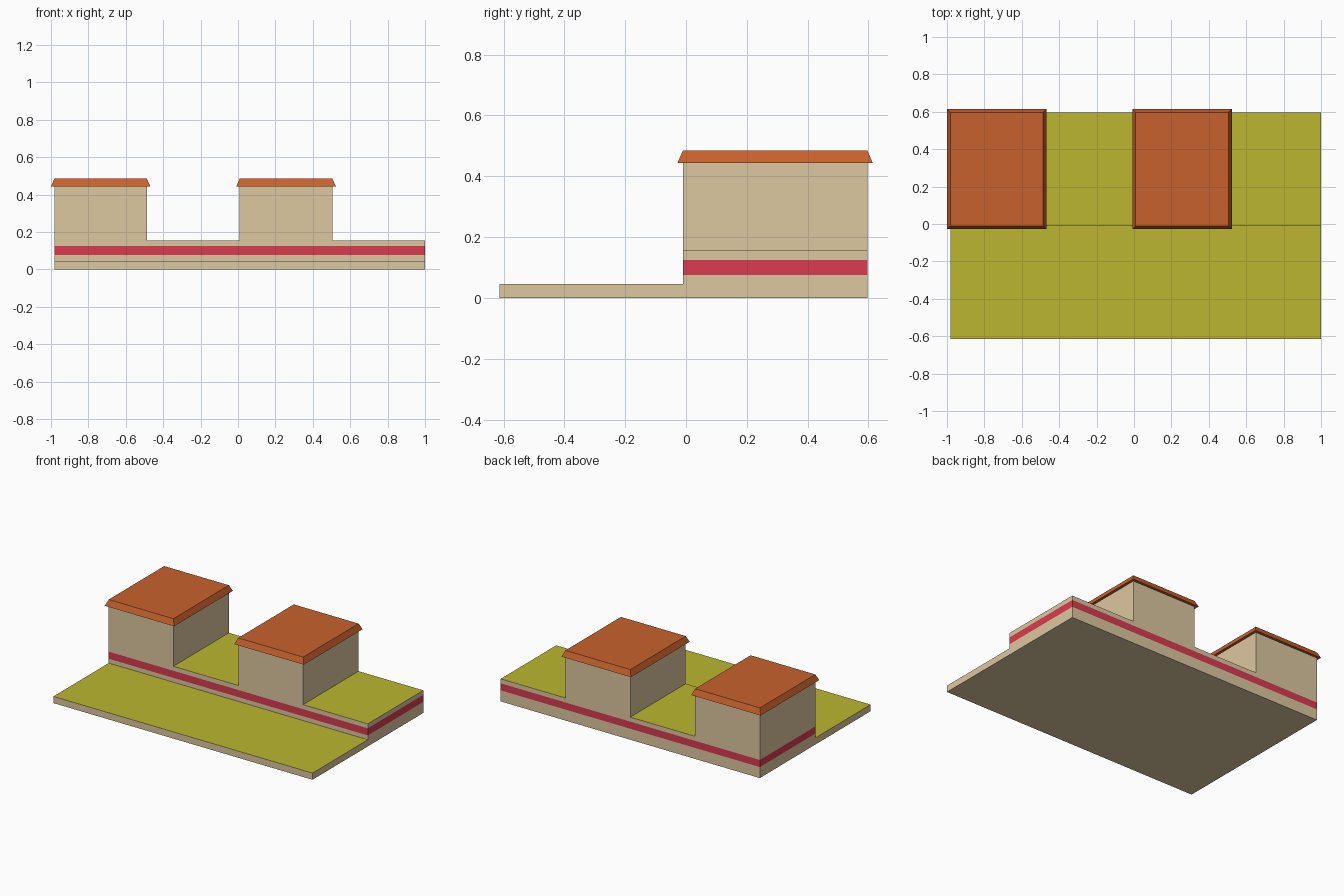
import bpy, bmesh

if "Cube" in bpy.data.objects:
    bpy.data.objects.remove(bpy.data.objects["Cube"])

def material(name, rgb):
    m = bpy.data.materials.new(name)
    m.diffuse_color = (*rgb, 1)
    m.use_nodes = True
    m.node_tree.nodes["Principled BSDF"].inputs["Base Color"].default_value = m.diffuse_color
    return m

WALL = material("wall_beige", (0.72, 0.58, 0.35))
GRASS = material("grass_green", (0.50, 0.47, 0.03))
BAND = material("band_red", (0.70, 0.045, 0.08))
ROOF = material("roof_orange", (0.58, 0.12, 0.026))

def finish(name, bm, mats):
    bm.normal_update()
    mesh = bpy.data.meshes.new(name)
    bm.to_mesh(mesh)
    bm.free()
    for m in mats:
        mesh.materials.append(m)
    obj = bpy.data.objects.new(name, mesh)
    bpy.context.collection.objects.link(obj)
    return obj

def rect(bm, x0, x1, y0, y1, z):
    return [bm.verts.new(p) for p in ((x0, y0, z), (x1, y0, z), (x1, y1, z), (x0, y1, z))]

def shell(name, x0, x1, y0, y1, levels, slots, mats, bottom=False, open_back=False):
    """Side walls stacked through the z levels, one material slot per layer."""
    bm = bmesh.new()
    rings = [rect(bm, x0, x1, y0, y1, z) for z in levels]
    for a, b, slot in zip(rings, rings[1:], slots):
        for i in range(4):
            if open_back and i == 2:
                continue
            j = (i + 1) % 4
            bm.faces.new((a[i], a[j], b[j], b[i])).material_index = slot
    if bottom:
        bm.faces.new(rings[0][::-1])
    return finish(name, bm, mats)

def lawn(name, x0, x1, y0, y1, z):
    """Flat deck with a beige kerb around an inset grass panel."""
    bm = bmesh.new()
    face = bm.faces.new(rect(bm, x0, x1, y0, y1, z))
    bm.normal_update()
    bmesh.ops.inset_region(bm, faces=[face], thickness=0.027)
    face.material_index = 1
    return finish(name, bm, [WALL, GRASS])

def roof(name, x0, x1, y0, y1, z0, z1, over):
    """Flared slab whose soffit rests on the wall tops."""
    bm = bmesh.new()
    inner = rect(bm, x0, x1, y0, y1, z0)
    eave = rect(bm, x0 - over, x1 + over, y0 - over, y1 + over, z0)
    top = rect(bm, x0, x1, y0, y1, z1)
    for a, b in ((inner, eave), (eave, top)):
        for i in range(4):
            j = (i + 1) % 4
            bm.faces.new((a[i], a[j], b[j], b[i]))
    bm.faces.new(top)
    return finish(name, bm, [ROOF])

X = (-0.982, -0.487, 0.009, 0.505, 1.0)
FRONT, MID, BACK = -0.614, -0.01, 0.596
YARD, DECK, EAVE, TOP = 0.046, 0.156, 0.444, 0.485

# Front yard
shell("yard_base", X[0], X[4], FRONT, MID, (0, YARD), (0,), [WALL], True, True)
lawn("yard_lawn", X[0], X[4], FRONT, MID, YARD)

# Raised storey with the red band
shell("lower_storey", X[0], X[4], MID, BACK, (0, 0.076, 0.125, DECK), (0, 1, 0), [WALL, BAND], True)

# Two repeating units: tower, roof and terrace lawn
for k, side in enumerate(("left", "right")):
    a, b, c = X[2 * k: 2 * k + 3]
    shell(f"{side}_tower", a, b, MID, BACK, (DECK, EAVE), (0,), [WALL])
    roof(f"{side}_roof", a, b, MID, BACK, EAVE, TOP, 0.018)
    lawn(f"{side}_terrace_lawn", b, c, MID, BACK, DECK)
